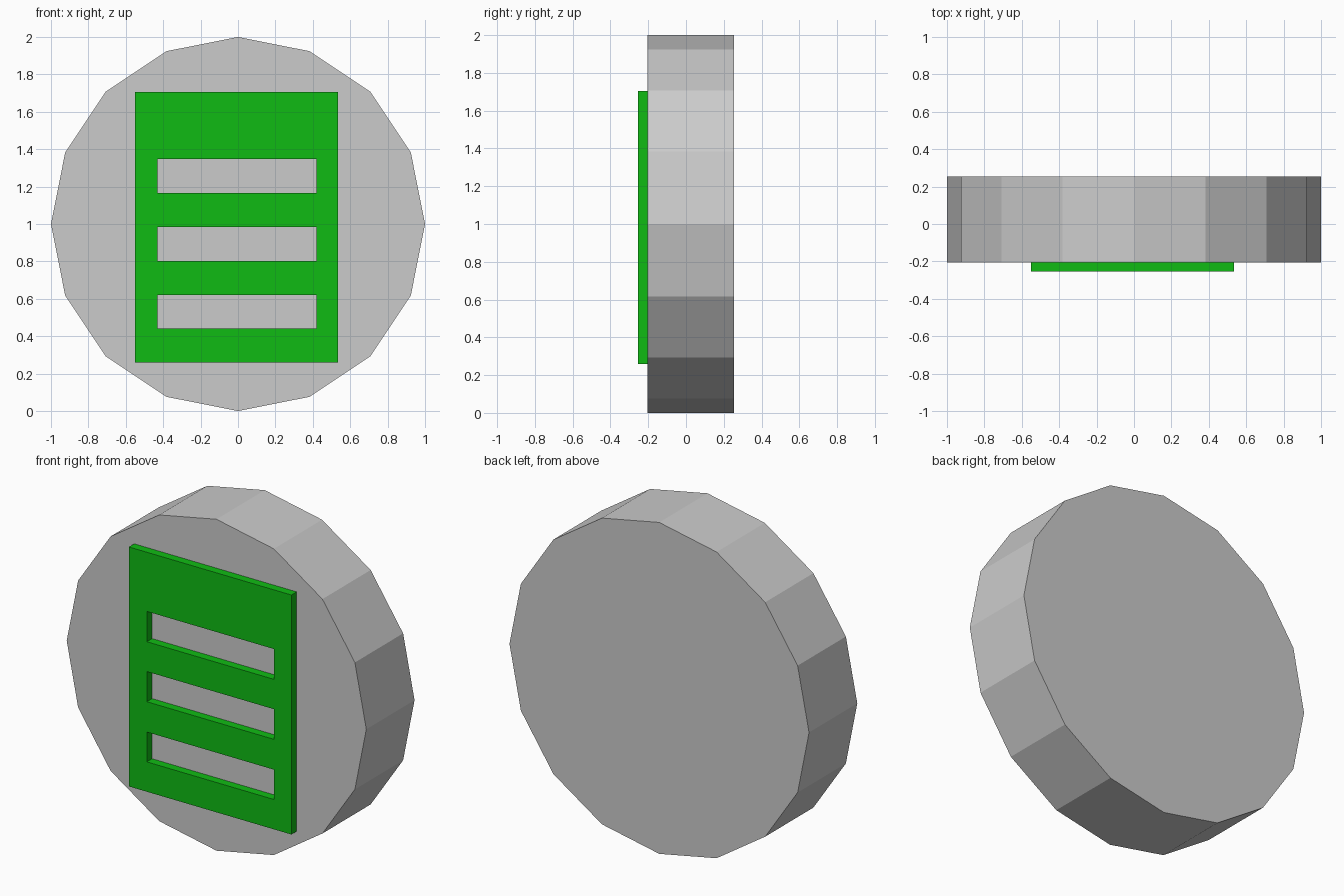
import bpy, bmesh
from math import pi
from mathutils import Matrix

if "Cube" in bpy.data.objects:
    bpy.data.objects.remove(bpy.data.objects["Cube"])

FRONT, BACK, PLATE_FRONT = -0.205, 0.255, -0.255


def make_object(name, bm):
    bmesh.ops.recalc_face_normals(bm, faces=bm.faces[:])
    mesh = bpy.data.meshes.new(name)
    bm.to_mesh(mesh)
    bm.free()
    obj = bpy.data.objects.new(name, mesh)
    bpy.context.collection.objects.link(obj)
    return obj


# Sixteen-sided disc standing on its edge
bm = bmesh.new()
bmesh.ops.create_cone(
    bm, cap_ends=True, segments=16, radius1=1, radius2=1, depth=BACK - FRONT,
    matrix=Matrix.Translation((0, (FRONT + BACK) / 2, 1)) @ Matrix.Rotation(pi / 2, 4, 'X'))
make_object("disc_body", bm)

# Slotted front plate: grid of cells with the middle ones left open
xs = [-0.55, -0.43, 0.42, 0.535]
zs = [0.26, 0.44, 0.62, 0.803, 0.985, 1.165, 1.348, 1.705]
bm = bmesh.new()
grid = [[bm.verts.new((x, FRONT, z)) for x in xs] for z in zs]
for r in range(len(zs) - 1):
    for c in range(len(xs) - 1):
        if c == 1 and r % 2 == 1:
            continue
        bm.faces.new((grid[r][c], grid[r][c + 1], grid[r + 1][c + 1], grid[r + 1][c]))
back_faces = bm.faces[:]
ext = bmesh.ops.extrude_face_region(bm, geom=back_faces, use_keep_orig=True)
moved = [g for g in ext["geom"] if isinstance(g, bmesh.types.BMVert)]
bmesh.ops.translate(bm, verts=moved, vec=(0, PLATE_FRONT - FRONT, 0))
plate = make_object("slotted_plate", bm)

green = bpy.data.materials.new("green")
green.diffuse_color = (0.005, 0.5, 0.007, 1)
green.use_nodes = True
green.node_tree.nodes["Principled BSDF"].inputs["Base Color"].default_value = green.diffuse_color
plate.data.materials.append(green)
